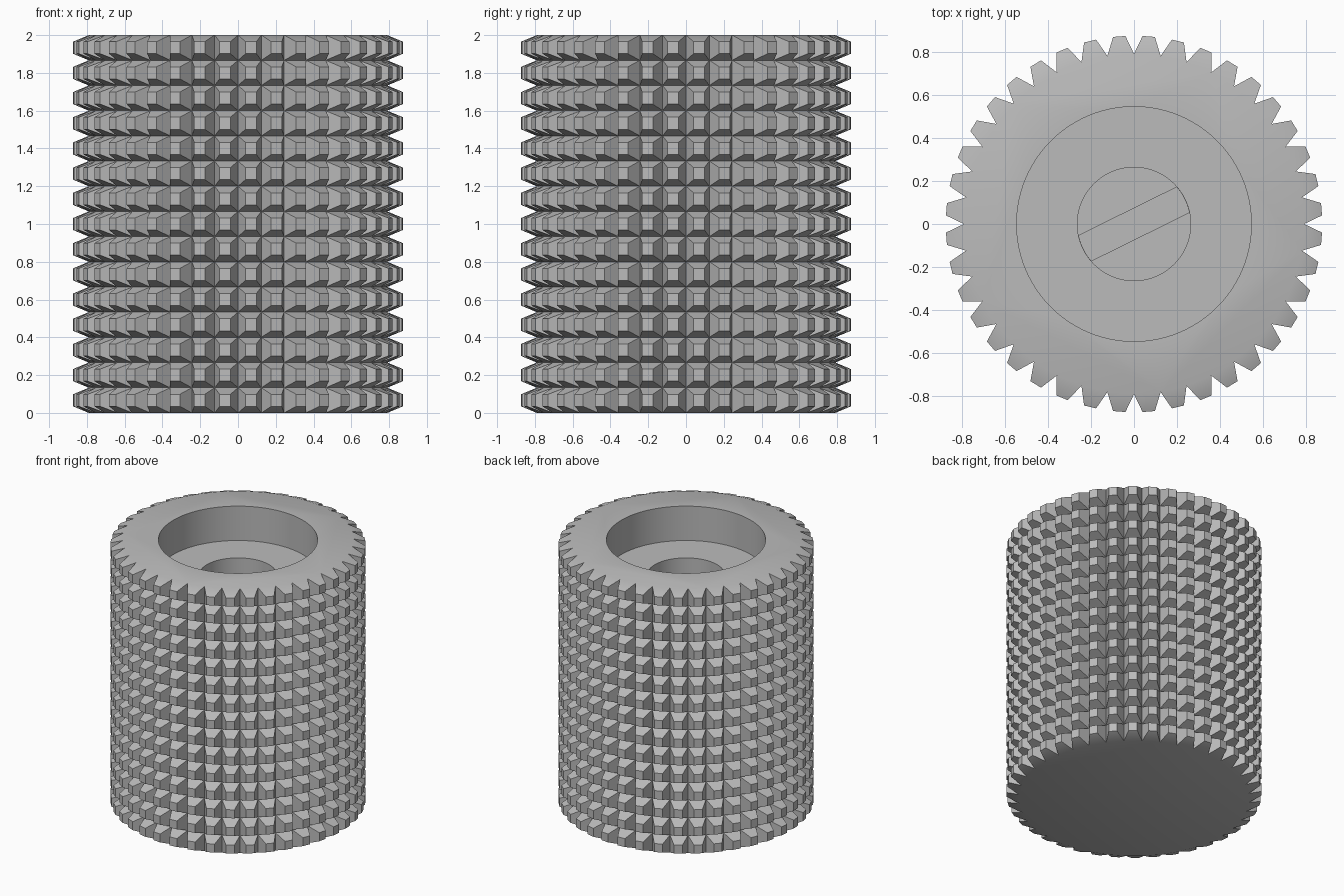
import bpy
import bmesh
from math import sin, cos, asin, pi, radians

if "Cube" in bpy.data.objects:
    bpy.data.objects.remove(bpy.data.objects["Cube"])

TEETH, ROWS, HEIGHT = 40, 15, 2.0
ROOT_R, TIP_R = 0.79, 0.874
STEP = 2 * pi / TEETH
PITCH = HEIGHT / ROWS
BORE_R, HOLE_R, SLOT_W = 0.545, 0.263, 0.132
BORE_Z, HOLE_Z, SLOT_Z = 1.74, 1.48, 1.38

grey = bpy.data.materials.new("steel grey")
grey.use_nodes = True
colour = (0.5, 0.5, 0.5, 1)
grey.diffuse_color = colour
grey.node_tree.nodes["Principled BSDF"].inputs["Base Color"].default_value = colour


def polar(r, a, z=0.0):
    return (r * cos(a), r * sin(a), z)


def add_object(name, bm):
    bmesh.ops.recalc_face_normals(bm, faces=bm.faces)
    mesh = bpy.data.meshes.new(name)
    bm.to_mesh(mesh)
    bm.free()
    mesh.materials.append(grey)
    obj = bpy.data.objects.new(name, mesh)
    bpy.context.collection.objects.link(obj)
    return obj


def prism(name, angles, radius, z0, z1):
    """Upright prism whose outline lies on a circle."""
    bm = bmesh.new()
    base = bm.faces.new([bm.verts.new(polar(radius, a, z0)) for a in angles])
    top = bmesh.ops.extrude_face_region(bm, geom=[base])["geom"]
    moved = [v for v in top if isinstance(v, bmesh.types.BMVert)]
    bmesh.ops.translate(bm, verts=moved, vec=(0, 0, z1 - z0))
    return add_object(name, bm)


# Knurled body: every grid cell carries one truncated pyramid
bm = bmesh.new()
rings = [[bm.verts.new(polar(ROOT_R, i * STEP, k * PITCH)) for i in range(TEETH)]
         for k in range(ROWS + 1)]
for k in range(ROWS):
    for i in range(TEETH):
        j = (i + 1) % TEETH
        root = [rings[k][i], rings[k][j], rings[k + 1][j], rings[k + 1][i]]
        tip = [bm.verts.new(polar(TIP_R, (i + u) * STEP, (k + v) * PITCH))
               for u, v in ((0.29, 0.26), (0.71, 0.26), (0.71, 0.74), (0.29, 0.74))]
        bm.faces.new(tip)
        for a in range(4):
            b = (a + 1) % 4
            bm.faces.new((root[a], root[b], tip[b], tip[a]))
bm.faces.new(rings[0])
bm.faces.new(rings[-1])
body = add_object("knurled_body", bm)

# Stepped bore, and a slot across its floor
circle = [i * 2 * pi / 96 for i in range(96)]
half = asin(SLOT_W / 2 / HOLE_R)
slot = [radians(26.3) + side * pi + half * t / 4
        for side in (0, 1) for t in range(-4, 5)]
cutters = [prism("bore_cutter", circle, BORE_R, BORE_Z, HEIGHT + 0.2),
           prism("hole_cutter", circle, HOLE_R, HOLE_Z, BORE_Z + 0.1),
           prism("slot_cutter", slot, HOLE_R - 0.001, SLOT_Z, HOLE_Z + 0.05)]

bpy.ops.object.select_all(action="DESELECT")
bpy.context.view_layer.objects.active = body
body.select_set(True)
for cutter in cutters:
    cutter.hide_render = True
    mod = body.modifiers.new("cut", "BOOLEAN")
    mod.operation = "DIFFERENCE"
    mod.solver = "EXACT"
    mod.object = cutter
    bpy.ops.object.modifier_apply(modifier=mod.name)
    bpy.data.objects.remove(cutter)

bpy.ops.object.shade_smooth_by_angle(angle=radians(30))
